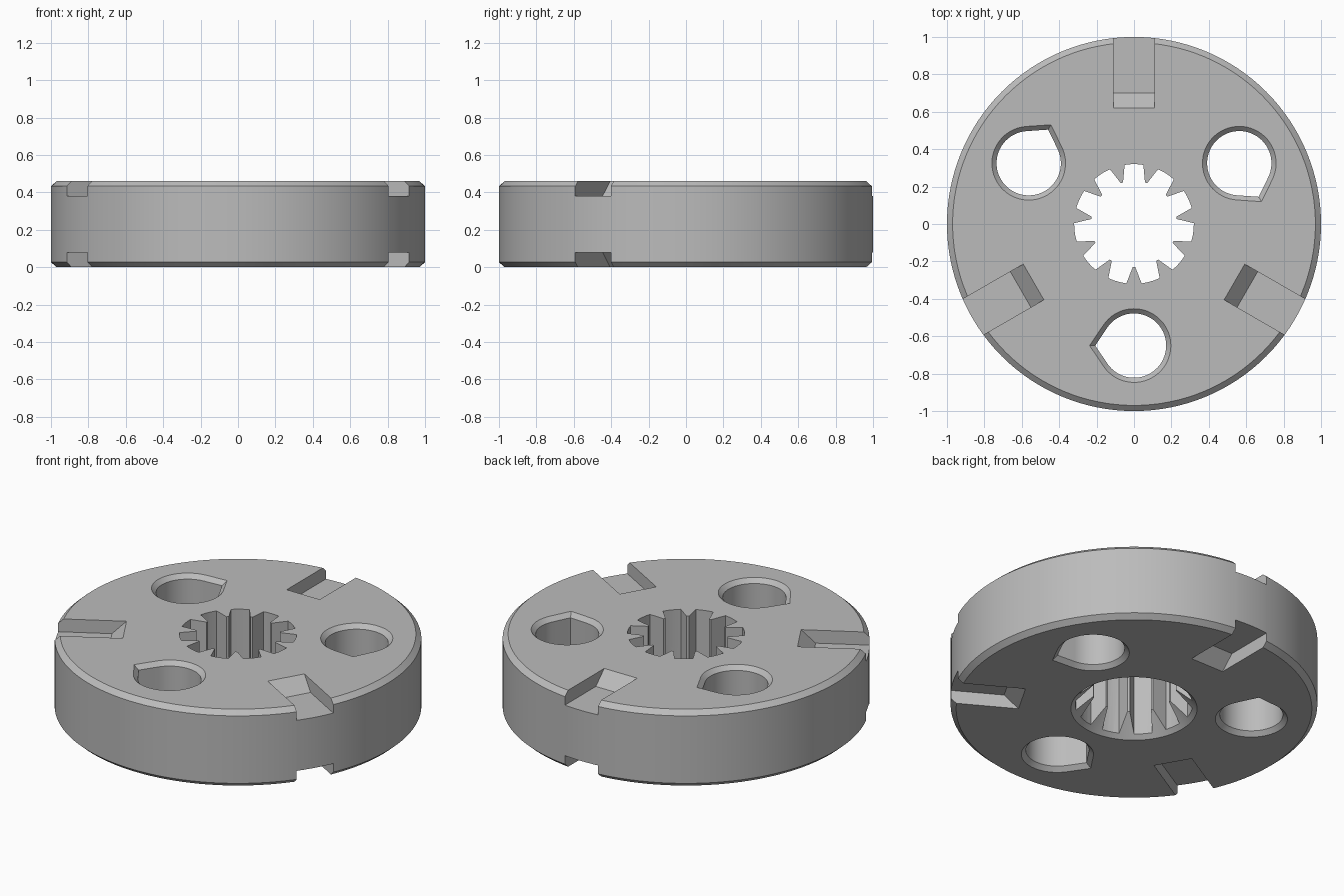
import bpy, bmesh
from math import sin, cos, pi, radians, asin
from mathutils import Matrix, Vector

if "Cube" in bpy.data.objects:
    bpy.data.objects.remove(bpy.data.objects["Cube"])

H = 0.46          # disc thickness
OVER = 0.05       # how far cutters reach past the faces

steel = bpy.data.materials.new("grey_steel")
steel.use_nodes = True
steel.diffuse_color = (0.5, 0.5, 0.5, 1)
steel.node_tree.nodes["Principled BSDF"].inputs["Base Color"].default_value = (0.5, 0.5, 0.5, 1)


def polar(r, a):
    return Vector((r * cos(a), r * sin(a), 0))


def circle(r, n=128):
    return [polar(r, 2 * pi * i / n) for i in range(n)]


def loft(name, sections, matrix=Matrix()):
    """Closed solid through stacked (height, outline) sections."""
    bm = bmesh.new()
    rings = [[bm.verts.new(matrix @ Vector((p.x, p.y, z))) for p in pts] for z, pts in sections]
    for low, high in zip(rings, rings[1:]):
        n = len(low)
        for i in range(n):
            j = (i + 1) % n
            bm.faces.new((low[i], low[j], high[j], high[i]))
    bm.faces.new(rings[0][::-1])
    bm.faces.new(rings[-1])
    bmesh.ops.recalc_face_normals(bm, faces=bm.faces)
    mesh = bpy.data.meshes.new(name)
    bm.to_mesh(mesh)
    bm.free()
    mesh.materials.append(steel)
    obj = bpy.data.objects.new(name, mesh)
    bpy.context.collection.objects.link(obj)
    return obj


def cut(body, cutter):
    cutter.hide_render = True
    bpy.context.view_layer.objects.active = body
    mod = body.modifiers.new("cut", 'BOOLEAN')
    mod.operation = 'DIFFERENCE'
    mod.solver = 'EXACT'
    mod.object = cutter
    bpy.ops.object.modifier_apply(modifier=mod.name)
    bpy.data.objects.remove(cutter)


def teardrop(r):
    """Round outline with one pointed corner towards -x."""
    half = pi / 2 - asin(0.83)
    pts = [polar(r, -pi + half + (2 * pi - 2 * half) * i / 48) for i in range(49)]
    return pts + [polar(r / 0.83, pi)]


def spline_outline(teeth=11, root=0.32, tip=0.23):
    """Bore outline with narrow inward teeth."""
    pts = []
    for k in range(teeth):
        mid = pi / 2 + 2 * pi * k / teeth
        for r, deg in ((tip, -14.8), (root, -9), (root, -3), (root, 3), (root, 9), (tip, 14.8)):
            pts.append(polar(r, mid + radians(deg)))
    return pts


def box_outline(inner):
    return [Vector(p) for p in ((-0.11, inner, 0), (0.11, inner, 0), (0.11, 1.2, 0), (-0.11, 1.2, 0))]


# disc with chamfered rims
disc = loft("splined_disc", [(0, circle(0.97)), (0.027, circle(1)),
                             (H - 0.027, circle(1)), (H, circle(0.97))])

# toothed bore, countersunk underneath
cut(disc, loft("bore_cutter", [(-OVER, spline_outline()), (H + OVER, spline_outline())]))
cut(disc, loft("countersink_cutter", [(-OVER, circle(0.344 + OVER)), (0.144, circle(0.2))]))

for k in range(3):
    turn = Matrix.Rotation(2 * pi * k / 3, 4, 'Z')

    # pointed through holes, chamfered at both ends
    r, c = 0.172, 0.025
    hole = [(-OVER, r + c + OVER), (c, r), (H - c, r), (H + OVER, r + c + OVER)]
    cut(disc, loft("hole_cutter", [(z, teardrop(s)) for z, s in hole],
                   turn @ Matrix.Translation((0, -0.65, 0))))

    # radial slots with a sloped inner end, on both faces
    slot = [(H - 0.078, box_outline(0.7)), (H, box_outline(0.62)), (H + OVER, box_outline(0.57))]
    flip = Matrix.Translation((0, 0, H)) @ Matrix.Scale(-1, 4, (0, 0, 1))
    for side in (Matrix(), flip):
        cut(disc, loft("slot_cutter", slot, turn @ side))

bpy.ops.object.select_all(action='DESELECT')
disc.select_set(True)
bpy.context.view_layer.objects.active = disc
bpy.ops.object.shade_smooth_by_angle(angle=radians(20))
